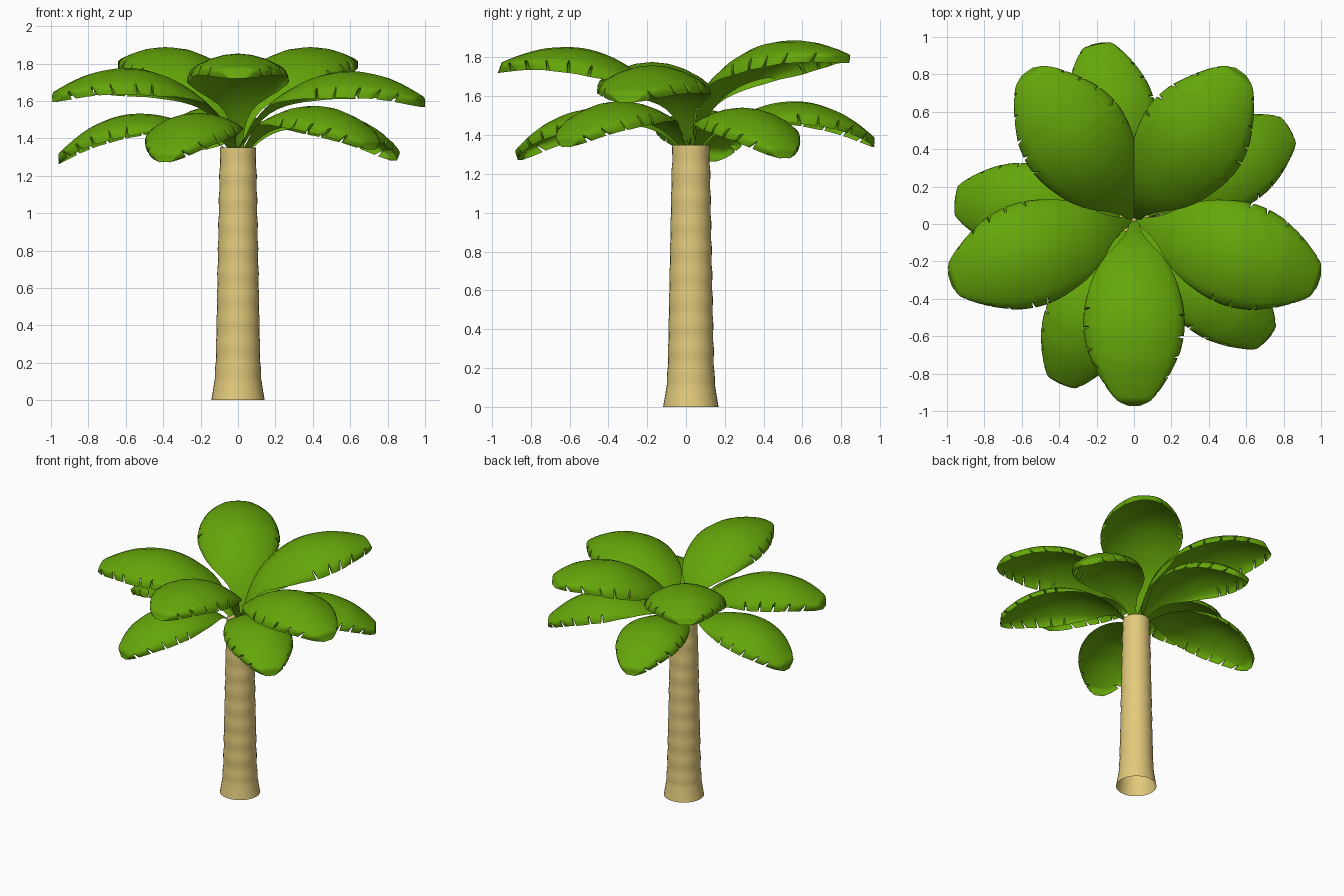
import bpy, bmesh, math, random
from mathutils import Vector, Matrix

if "Cube" in bpy.data.objects:
    bpy.data.objects.remove(bpy.data.objects["Cube"])

random.seed(4)
CENTRE_Y = 0.025


def material(name, rgb):
    m = bpy.data.materials.new(name)
    m.diffuse_color = (*rgb, 1)
    m.use_nodes = True
    m.node_tree.nodes["Principled BSDF"].inputs["Base Color"].default_value = m.diffuse_color
    return m


GREEN = material("leaf green", (0.13, 0.38, 0.003))
TAN = material("trunk tan", (0.76, 0.59, 0.2))


def finish(bm, name, mat, angle):
    me = bpy.data.meshes.new(name)
    bm.to_mesh(me)
    bm.free()
    me.materials.append(mat)
    ob = bpy.data.objects.new(name, me)
    bpy.context.collection.objects.link(ob)
    bpy.ops.object.select_all(action='DESELECT')
    ob.select_set(True)
    bpy.context.view_layer.objects.active = ob
    bpy.ops.object.shade_smooth_by_angle(angle=math.radians(angle))
    return ob


def smooth(keys, t):
    """Catmull-Rom style value through (t, value) keys."""
    i = 0
    while i < len(keys) - 2 and t > keys[i + 1][0]:
        i += 1
    (t0, a), (t1, b) = keys[i], keys[i + 1]
    tp, p = keys[max(i - 1, 0)]
    tn, n = keys[min(i + 2, len(keys) - 1)]
    h = t1 - t0
    m0, m1 = (b - p) / (t1 - tp) * h, (n - a) / (tn - t0) * h
    u = (t - t0) / h
    return ((2*u**3 - 3*u*u + 1) * a + (u**3 - 2*u*u + u) * m0
            + (3*u*u - 2*u**3) * b + (u**3 - u*u) * m1)


def ramp(a, b, t):
    u = min(max((t - a) / (b - a), 0), 1)
    return u * u * (3 - 2 * u)


# trunk: flared foot, faint ring bulges, open underneath
FLARE = [(0, 0.143), (0.07, 0.131), (0.15, 0.122), (0.3, 0.117), (0.6, 0.111),
         (0.9, 0.105), (1.2, 0.099), (1.35, 0.094)]
bm = bmesh.new()
SIDES, rings = 32, []
for k in range(61):
    z = 1.35 * k / 60
    r = smooth(FLARE, z)
    if z > 0.1:
        r += 0.0018 * math.sin(z * math.tau / 0.13)
    rings.append([bm.verts.new((r * math.cos(math.tau * j / SIDES),
                                r * math.sin(math.tau * j / SIDES), z)) for j in range(SIDES)])
for a, b in zip(rings, rings[1:]):
    for j in range(SIDES):
        n = (j + 1) % SIDES
        bm.faces.new((a[j], a[n], b[n], b[j]))
bm.faces.new(rings[-1])
finish(bm, "trunk", TAN, 40).location.y = CENTRE_Y

# leaf midrib (outward, up) and half width along its length
RIB = [(0, 0), (0.05, 0.08), (0.12, 0.178), (0.2, 0.26), (0.3, 0.33), (0.45, 0.4),
       (0.62, 0.43), (0.8, 0.405), (0.93, 0.353), (1.065, 0.275)]
WIDTH = [(0, 0.03), (0.1, 0.035), (0.2, 0.08), (0.3, 0.175), (0.4, 0.237), (0.55, 0.275),
         (0.7, 0.268), (0.82, 0.224), (0.92, 0.152), (0.97, 0.095), (1, 0.035)]
CHORD = math.atan2(0.25, 1.04)
# across the blade: (position, share of the curled-down rim)
COLS = [(-1, 1), (-0.985, 0.5), (-0.94, 0.1), (-0.8, 0), (-0.55, 0), (-0.28, 0), (0, 0),
        (0.28, 0), (0.55, 0), (0.8, 0), (0.94, 0.1), (0.985, 0.5), (1, 1)]


def leaf(name, heading, pitch, size, wide, base_z):
    # midrib turned so its chord has the wanted pitch
    turn = Matrix.Rotation(math.radians(pitch) - CHORD, 2)
    pts = [turn @ Vector(p) * size for p in RIB]
    dist = [0]
    for p, q in zip(pts, pts[1:]):
        dist.append(dist[-1] + (q - p).length)
    xs = [(d / dist[-1], p.x) for d, p in zip(dist, pts)]
    zs = [(d / dist[-1], p.y) for d, p in zip(dist, pts)]

    def rib(s):
        return Vector((smooth(xs, s), smooth(zs, s)))

    # small torn slits, different on the two edges
    cuts = {}
    for side in (-1, 1):
        for s in (0.56, 0.66, 0.76, 0.85, 0.93):
            cuts[s + 0.03 * side / 2 + random.uniform(-0.012, 0.012)] = side
    rows = {k / 30: 0 for k in range(31)}
    rows.update({0.98: 0, 0.99: 0})
    for s, side in cuts.items():
        rows = {k: v for k, v in rows.items() if abs(k - s) > 0.009 or v or k == 1}
        rows.update({s - 0.007: 0, s: side, s + 0.007: 0})

    bm = bmesh.new()
    grid = []
    for s, side in sorted(rows.items()):
        p = rib(s)
        t = (rib(min(s + 0.01, 1)) - rib(max(s - 0.01, 0))).normalized()
        normal = Vector((-t.y, t.x))
        w = smooth(WIDTH, s) * size * wide
        rim = 0.042 * size * ramp(0.25, 0.6, s)
        tip = ramp(0.965, 1, s)
        slit = random.uniform(0.03, 0.055) * size
        line = []
        for c, curl in COLS:
            y = c * w
            curl = max(curl, tip)
            if side * c > 0.9:          # slit runs through the rim into the blade
                y -= side * slit * (abs(c) - 0.9) / 0.1 * 0.9
                curl *= 0.15
            q = p - normal * (1.3 * y * y / size + rim * curl)
            line.append(bm.verts.new((q.x, y, q.y)))
        grid.append(line)
    for a, b in zip(grid, grid[1:]):
        for j in range(len(COLS) - 1):
            bm.faces.new((a[j], b[j], b[j + 1], a[j + 1]))
    bmesh.ops.solidify(bm, geom=bm.faces[:], thickness=0.004)
    bmesh.ops.recalc_face_normals(bm, faces=bm.faces[:])
    ob = finish(bm, name, GREEN, 60)
    ob.location = (0, CENTRE_Y, base_z)
    ob.rotation_euler.z = math.radians(heading)


# upper whorl: heading, pitch, width factor
for i, (h, p, w) in enumerate([(-90, 22, 0.98), (-18.5, 13.5, 1.02), (54, 25, 1.05),
                               (126, 25, 1.05), (198.5, 15, 1.02)]):
    leaf(f"upper_leaf_{i + 1}", h, p, 1.0, w, 1.33)

# lower whorl, smaller and drooping, rooted inside the trunk top
for i, (h, p) in enumerate([(30, 1), (102, 4.5), (174, 0), (246, 0.5), (318, 4.5)]):
    leaf(f"lower_leaf_{i + 1}", h, p, 0.9, 0.96, 1.275)
